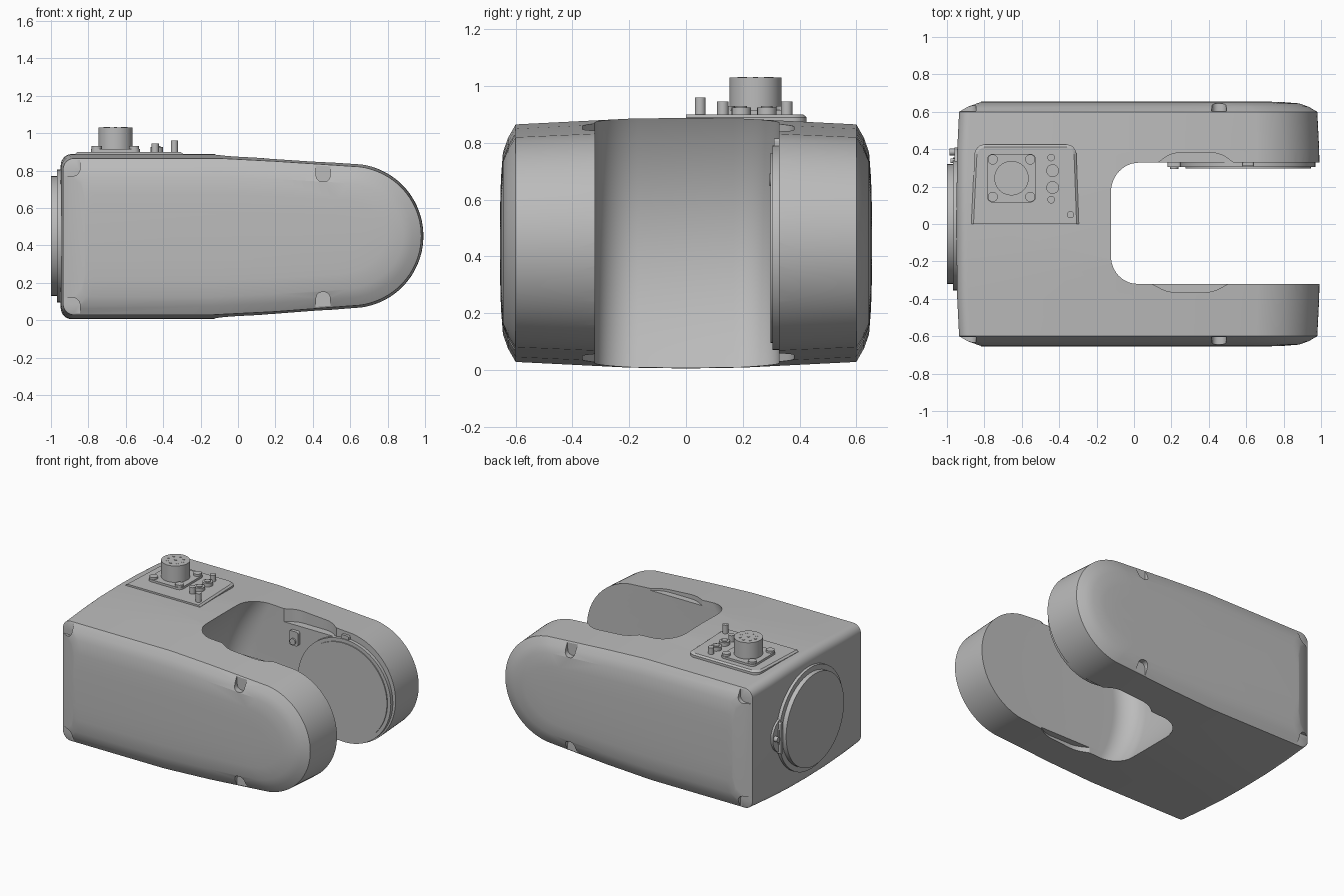
import bpy, bmesh, math
from mathutils import Vector

cube = bpy.data.objects.get("Cube")
if cube:
    bpy.data.objects.remove(cube, do_unlink=True)

grey = bpy.data.materials.new("plain grey")
grey.use_nodes = True
COLOR = (0.5, 0.5, 0.5, 1)
grey.diffuse_color = COLOR
grey.node_tree.nodes["Principled BSDF"].inputs["Base Color"].default_value = COLOR


def loft(name, rings):
    """Skin matching closed rings and cap both ends, facing outward."""
    bm = bmesh.new()
    loops = [[bm.verts.new(p) for p in ring] for ring in rings]
    n = len(loops[0])
    for a, b in zip(loops, loops[1:]):
        for i in range(n):
            j = (i + 1) % n
            bm.faces.new((a[i], a[j], b[j], b[i]))
    bm.faces.new(loops[0][::-1])
    bm.faces.new(loops[-1])
    if bm.calc_volume(signed=True) < 0:
        bmesh.ops.reverse_faces(bm, faces=bm.faces)
    mesh = bpy.data.meshes.new(name)
    bm.to_mesh(mesh)
    bm.free()
    mesh.materials.append(grey)
    ob = bpy.data.objects.new(name, mesh)
    bpy.context.collection.objects.link(ob)
    return ob


def prism(name, pts, axis, lo, hi):
    """Extrude a 2D outline along an axis (the other axes stay in x, y, z order)."""
    place = {"x": lambda u, v, t: (t, u, v),
             "y": lambda u, v, t: (u, t, v),
             "z": lambda u, v, t: (u, v, t)}[axis]
    return loft(name, [[place(u, v, t) for u, v in pts] for t in (lo, hi)])


def disc(u, v, r, n=48):
    return [(u + r * math.cos(2 * math.pi * i / n), v + r * math.sin(2 * math.pi * i / n))
            for i in range(n)]


def rounded(corners, steps=8):
    """Outline from (u, v, radius) corners, each rounded to nearly an arc."""
    out = []
    for i, (u, v, r) in enumerate(corners):
        c = Vector((u, v))
        if r == 0:
            out.append((u, v))
            continue
        a = c + (Vector(corners[i - 1][:2]) - c).normalized() * r
        b = c + (Vector(corners[(i + 1) % len(corners)][:2]) - c).normalized() * r
        ha, hb = a.lerp(c, 0.5523), b.lerp(c, 0.5523)
        for s in range(steps + 1):
            t = s / steps
            p = a * (1 - t)**3 + ha * 3 * t * (1 - t)**2 + hb * 3 * t * t * (1 - t) + b * t**3
            out.append(tuple(p))
    return out


def rect(u0, v0, u1, v1, r=0):
    return rounded([(u0, v0, r), (u1, v0, r), (u1, v1, r), (u0, v1, r)])


def volume(mesh):
    bm = bmesh.new()
    bm.from_mesh(mesh)
    v = bm.calc_volume(signed=True)
    bm.free()
    return v


def cut(ob, cutter):
    """Subtract the cutter, keeping the first solver result that removes a sane amount."""
    mod = ob.modifiers.new("cut", "BOOLEAN")
    mod.operation = "DIFFERENCE"
    mod.object = cutter
    before = volume(ob.data)
    for solver in ("MANIFOLD", "EXACT", "FLOAT"):
        mod.solver = solver
        bpy.context.view_layer.update()
        graph = bpy.context.evaluated_depsgraph_get()
        result = bpy.data.meshes.new_from_object(ob.evaluated_get(graph))
        if 0.4 < volume(result) / before < 0.99999:
            ob.data = result
            break
    ob.modifiers.remove(mod)
    bpy.data.objects.remove(cutter, do_unlink=True)


# Side profile of the housing: square rear, gently tapering, round nose
CX, CZ, HX, HZ = 0.02, 0.445, 0.97, 0.43
nose = [(0.608 + 0.385 * math.cos(a), 0.45 + 0.385 * math.sin(a), 0)
        for a in [math.radians(-82 + 164 * i / 40) for i in range(41)]]
profile = rounded([(-0.948, 0.015, 0.06), (-0.15, 0.015, 0), (0.2, 0.033, 0)] + nose +
                  [(0.2, 0.862, 0), (-0.1, 0.878, 0), (-0.948, 0.878, 0.06)])


def section(y, inset, bulge):
    """Profile at y, shrunk by the inset; the rear edge shrinks less than the nose."""
    ring = []
    for x, z in profile:
        dx = inset if x > CX else min(inset, 0.13)
        ring.append((CX + (x - CX) * (HX - dx) / HX, y,
                     CZ + (z - CZ) * (HZ - inset + bulge) / HZ))
    return ring


# Housing: slightly crowned across, with chamfered side covers
half = [(0.0, 0, 0.01), (0.2, 0, 0.007), (0.4, 0.003, 0), (0.6, 0.013, 0),
        (0.627, 0.06, 0), (0.645, 0.11, 0), (0.652, 0.2, 0), (0.655, 0.3, 0)]
rings = [(-y, i, b) for y, i, b in reversed(half)] + half[1:]
housing = loft("housing", [section(*r) for r in rings])

# Fork opening between the arms, its end wall hollowed around the joint axis
fork = []
for i in range(25):
    z = -0.05 + i / 24
    wall = 0.605 - math.sqrt(0.8515**2 - (z - CZ)**2)
    fork.append([(x, y, z) for x, y in rounded(
        [(wall, -0.32, 0.15), (1.2, -0.32, 0), (1.2, 0.328, 0), (wall, 0.328, 0.16)], 12)])
cut(housing, loft("fork_cutter", fork))

# Shallow reliefs on the inner edges of the arms
for side, depth, x0, x1, drop in ((-1, 0.365, 0.1, 0.5, 0.035), (1, 0.38, 0.12, 0.54, 0.09)):
    outline = rounded([(x0, side * 0.3, 0), (x0, side * 0.322, 0), (x0 + 0.08, side * depth, 0.04),
                       (x1 - 0.08, side * depth, 0.04), (x1, side * 0.322, 0),
                       (x1, side * 0.3, 0)])
    for lo, hi in ((-0.2, 0.03 + drop), (0.865 - drop, 1.2)):
        cut(housing, prism("relief_cutter", outline, "z", lo, hi))

# Fastener pockets in the covers
for side in (-1, 1):
    for up in (-1, 1):
        def height(h):
            return CZ + up * h
        ends = sorted((side * 0.605, side * 0.8))
        pocket = rounded([(0.4, height(0.6), 0), (0.42, height(0.295), 0.03),
                          (0.49, height(0.295), 0.03), (0.51, height(0.6), 0)])
        cut(housing, prism("pocket_cutter", pocket, "y", *ends))
        corner = rounded([(-1.1, height(0.6), 0), (-1.1, height(0.325), 0),
                          (-0.845, height(0.325), 0.04), (-0.845, height(0.6), 0)])
        cut(housing, prism("corner_cutter", corner, "y", *ends))

# Joint flange on the inside of the rear arm
prism("joint_rim", disc(0.61, 0.43, 0.36, 64), "y", 0.305, 0.34)
prism("joint_face", disc(0.61, 0.43, 0.335, 64), "y", 0.298, 0.31)
prism("joint_clip", rect(0.18, 0.64, 0.25, 0.74, 0.015), "y", 0.305, 0.34)
prism("joint_clip_screw", disc(0.215, 0.67, 0.022, 16), "y", 0.295, 0.31)
prism("joint_tab", rect(0.58, 0.775, 0.64, 0.815, 0.01), "y", 0.31, 0.34)

# Round mounting flange on the end
prism("mount_boss", disc(0, 0.45, 0.355, 64), "x", -0.968, -0.93)
prism("mount_face", disc(0, 0.45, 0.32, 64), "x", -1.0, -0.96)
prism("mount_lug", rounded([(0.2, 0.25, 0.03), (0.41, 0.38, 0.06),
                            (0.41, 0.52, 0.06), (0.2, 0.65, 0.03)]), "x", -0.96, -0.93)
prism("mount_lug_bar", rect(0.325, 0.33, 0.35, 0.55, 0.01), "x", -0.98, -0.95)
prism("mount_pin", disc(0.385, 0.45, 0.018, 16), "x", -0.987, -0.93)

# Connector panel on top
loft("panel", [[(x, y, h) for x, y in rounded(
    [(-0.87 + d, 0, 0), (-0.295 - d, 0, 0), (-0.31 - d, 0.425 - d, 0.05),
     (-0.85 + d, 0.425 - d, 0.05)])] for h, d in ((0.86, 0), (0.89, 0), (0.9, 0.012))])
PX, PY = -0.655, 0.245
prism("connector_flange", rect(PX - 0.13, PY - 0.13, PX + 0.13, PY + 0.13, 0.03), "z", 0.89, 0.915)
prism("connector_barrel", disc(PX, PY, 0.092), "z", 0.9, 1.03)
for sx in (-1, 1):
    for sy in (-1, 1):
        x, y = PX + sx * 0.1, PY + sy * 0.1
        prism("flange_screw", disc(x, y, 0.027, 20), "z", 0.9, 0.93)
for i in range(9):
    a = 2 * math.pi * i / 8
    r = 0.055 if i < 8 else 0
    prism("contact", disc(PX + r * math.cos(a), PY + r * math.sin(a), 0.009, 10), "z", 1.02, 1.032)

# Small ports, plugs and stud beside the connector
for y in (0.195, 0.285):
    prism("port_base", disc(-0.435, y, 0.034, 20), "z", 0.89, 0.925)
    prism("port_tip", disc(-0.435, y, 0.02, 20), "z", 0.9, 0.93)
for y in (0.13, 0.355):
    prism("plug", disc(-0.443, y, 0.02, 20), "z", 0.89, 0.945)
prism("stud", disc(-0.34, 0.05, 0.019, 20), "z", 0.89, 0.96)

# Smooth shading with sharp edges kept
bpy.ops.object.select_all(action="DESELECT")
for ob in bpy.context.scene.objects:
    if ob.type == "MESH":
        ob.select_set(True)
bpy.context.view_layer.objects.active = housing
bpy.ops.object.shade_smooth_by_angle(angle=math.radians(28))
